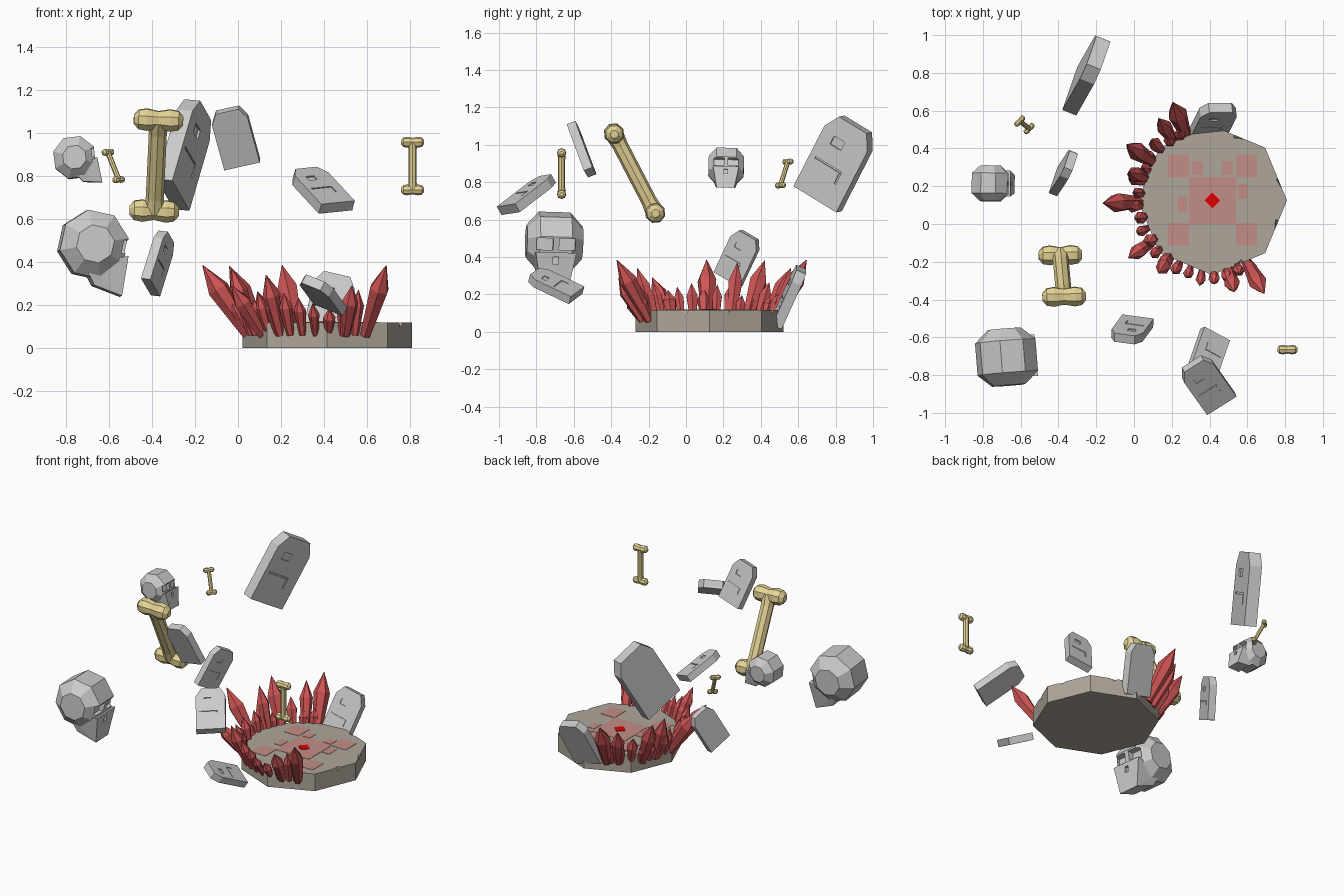
import bpy, bmesh, math, random
from mathutils import Vector, Matrix

if "Cube" in bpy.data.objects:
    bpy.data.objects.remove(bpy.data.objects["Cube"])

random.seed(4)


def material(name, rgb):
    m = bpy.data.materials.new(name)
    m.diffuse_color = (*rgb, 1)
    m.use_nodes = True
    m.node_tree.nodes["Principled BSDF"].inputs["Base Color"].default_value = m.diffuse_color
    return m


STONE = material("brown_stone", (0.42, 0.38, 0.32))
RED = material("red_crystal", (0.62, 0.09, 0.09))
BONE = material("bone", (0.78, 0.66, 0.3))
STAIN = material("stain", (0.55, 0.27, 0.24))
GLOW = material("bright_red", (0.75, 0.0, 0.0))


def frame(c, z, x, s=1):
    """Placement matrix from a centre, an up axis and a side axis."""
    z = Vector(z).normalized()
    y = z.cross(Vector(x)).normalized()
    x = y.cross(z)
    return Matrix.Translation(c) @ Matrix((x, y, z)).transposed().to_4x4() @ Matrix.Scale(s, 4)


def lathe(bm, profile, sides, m=Matrix(), turn=0.0):
    """Faceted solid of revolution about local z, profile = (z, r)."""
    rings = []
    for z, r in profile:
        rings.append([bm.verts.new(m @ Vector((r * math.cos(a), r * math.sin(a), z)))
                      for a in (turn + math.tau * k / sides for k in range(sides))])
    for a, b in zip(rings, rings[1:]):
        for k in range(sides):
            j = (k + 1) % sides
            bm.faces.new((a[k], a[j], b[j], b[k]))
    bm.faces.new(rings[0][::-1])
    bm.faces.new(rings[-1])


def box(bm, c, size, m=Matrix()):
    bmesh.ops.create_cube(bm, size=1, matrix=m @ Matrix.Translation(c) @ Matrix.Diagonal((*size, 1)))


def finish(bm, name, mat=None, m=Matrix()):
    bmesh.ops.recalc_face_normals(bm, faces=bm.faces)
    me = bpy.data.meshes.new(name)
    bm.to_mesh(me)
    bm.free()
    ob = bpy.data.objects.new(name, me)
    ob.matrix_world = m
    bpy.context.collection.objects.link(ob)
    if mat:
        me.materials.append(mat)
    return ob


def carve(ob, boxes, m):
    """Cut boxes out of an object and drop the cutter."""
    bm = bmesh.new()
    for c, size in boxes:
        box(bm, c, size)
    cutter = finish(bm, "cutter", None, m)
    cutter.hide_render = True
    mod = ob.modifiers.new("carve", 'BOOLEAN')
    mod.operation, mod.solver, mod.object = 'DIFFERENCE', 'EXACT', cutter
    bpy.context.view_layer.objects.active = ob
    bpy.ops.object.modifier_apply(modifier=mod.name)
    bpy.data.objects.remove(cutter)


# Octagonal stone platform with chipped rim
CX, CY, R = 0.415, 0.125, 0.395
bm = bmesh.new()
lathe(bm, [(0, R), (0.118, R)], 8)
base = finish(bm, "platform", STONE, Matrix.Translation((CX, CY, 0)))
for deg, rad in ((-67, 0.373), (15, 0.38), (68, 0.373), (-20, 0.373)):
    place = (Matrix.Translation((CX, CY, 0.118)) @ Matrix.Rotation(math.radians(deg), 4, 'Z')
             @ Matrix.Translation((rad, 0, 0.008)) @ Matrix.Rotation(0.8, 4, 'X') @ Matrix.Rotation(0.4, 4, 'Z'))
    carve(base, [((0, 0, 0), (0.04, 0.04, 0.04))], place)

# Stained patches and central mark
bm = bmesh.new()
for c, size in (((0, 0), (0.25, 0.25)), ((-0.08, 0.17), (0.06, 0.07)), ((0.08, 0.17), (0.06, 0.07)),
                ((-0.16, -0.02), (0.05, 0.08)), ((0.16, 0.05), (0.05, 0.08)),
                ((-0.18, 0.18), (0.11, 0.12)), ((0.18, 0.18), (0.11, 0.12)),
                ((-0.18, -0.18), (0.11, 0.12)), ((0.18, -0.18), (0.11, 0.12))):
    box(bm, (CX + c[0], CY + c[1], 0.1185), (*size, 0.003))
finish(bm, "platform_stains", STAIN)
bm = bmesh.new()
lathe(bm, [(0.118, 0.042), (0.123, 0.042)], 4)
finish(bm, "center_mark", GLOW, Matrix.Translation((CX, CY, 0)))


# Crystals leaning outward around the rim
def crystal(name, foot, tip, r):
    foot, tip = Vector(foot), Vector(tip)
    d = tip - foot
    L = d.length
    bm = bmesh.new()
    lathe(bm, [(0, r * 0.55), (L * 0.66, r), (L, r * 0.03)], 6)
    finish(bm, name, RED, frame(foot, d, (0.3, 0.2, 1) if abs(d.z) < 0.9 * L else (1, 0, 0)))


tall = [((-0.165, 0.11, 0.385), 0.052), ((-0.04, 0.42, 0.38), 0.05), ((-0.03, 0.275, 0.37), 0.042),
        ((0.205, 0.645, 0.385), 0.052), ((0.69, -0.37, 0.385), 0.048), ((0.53, -0.36, 0.29), 0.042),
        ((-0.03, -0.18, 0.29), 0.042), ((0.13, 0.56, 0.34), 0.042), ((0.13, -0.26, 0.34), 0.04)]
for i, (tip, r) in enumerate(tall):
    out = Vector((tip[0] - CX, tip[1] - CY, 0)).normalized()
    crystal(f"tall_crystal_{i}", Vector((CX, CY, 0.06)) + out * 0.365, tip, r)
for i in range(20):
    a = math.radians(116 + i * 9.7)
    out = Vector((math.cos(a), math.sin(a), 0))
    tip = Vector((CX, CY, random.uniform(0.18, 0.27))) + out * random.uniform(0.4, 0.47)
    crystal(f"small_crystal_{i}", Vector((CX, CY, 0.06)) + out * 0.365, tip, random.uniform(0.026, 0.04))


# Floating gravestones with carved marks
def gravestone(name, c, up, normal, s):
    up = Vector(up)
    m = frame(c, up, up.cross(Vector(normal)), s)
    w, h, t = 0.14, 0.23, 0.04
    outline = [(-w, -h), (w, -h), (w, h - 0.085), (w - 0.05, h), (-w + 0.05, h), (-w, h - 0.085)]
    bm = bmesh.new()
    f = bm.faces.new([bm.verts.new((x, -t, z)) for x, z in outline])
    ext = bmesh.ops.extrude_face_region(bm, geom=[f])
    bmesh.ops.translate(bm, vec=(0, 2 * t, 0), verts=[v for v in ext['geom'] if isinstance(v, bmesh.types.BMVert)])
    ob = finish(bm, name, None, m)
    carve(ob, [((-0.03, -t, 0.1), (0.07, 0.02, 0.05)), ((-0.02, -t, -0.03), (0.17, 0.016, 0.01)),
               ((0.06, -t, -0.07), (0.01, 0.016, 0.06))], m)


for i, g in enumerate([
        ((-0.245, 0.805, 0.91), (0.25, 0.44, 0.86), (0.92, -0.37, -0.08), 1.0),
        ((-0.015, -0.56, 0.98), (-0.25, -0.34, 0.91), (0.05, 0.94, 0.34), 0.61),
        ((0.385, -0.845, 0.735), (-0.49, 0.69, 0.53), (0.21, -0.46, 0.8), 0.66),
        ((-0.37, 0.28, 0.4), (0.27, 0.41, 0.87), (0.92, -0.35, -0.08), 0.59),
        ((0.39, -0.7, 0.25), (-0.3, -0.86, 0.41), (0.47, 0.24, 0.84), 0.58),
        ((0.425, 0.55, 0.19), (0.2, 0.4, 0.88), (0.1, -0.9, 0.4), 0.7)]):
    gravestone(f"gravestone_{i}", *g)


# Bones: faceted shaft with a double knob at each end
def bone(name, a, b, side, s):
    a, b = Vector(a), Vector(b)
    h = (b - a).length / s / 2
    bm = bmesh.new()
    lathe(bm, [(-h, 0.05), (-h * 0.7, 0.042), (h * 0.7, 0.042), (h, 0.05)], 8)
    half = [(0.115, 0.022), (0.093, 0.048), (0.055, 0.055)]
    knob = [(-z, r) for z, r in half] + [(0, 0.044)] + half[::-1]
    for z in (-h, h):
        lathe(bm, knob, 8, Matrix.Translation((0, 0, z)) @ Matrix.Rotation(math.pi / 2, 4, 'Y'))
    finish(bm, name, BONE, frame((a + b) / 2, b - a, side, s))


bone("large_bone", (-0.39, -0.165, 0.637), (-0.37, -0.385, 1.06), (1, 0, 0), 1)
bone("upright_bone", (0.812, -0.665, 0.735), (0.812, -0.665, 0.957), (1, 0, 0), 0.46)
bone("small_bone", (-0.555, 0.505, 0.783), (-0.605, 0.545, 0.91), (0.7, 0.7, 0), 0.3)


# Skulls: faceted cranium, tapered jaw, square eye sockets
def skull(name, c, up, face, s):
    m = frame(c, up, face, s)
    bm = bmesh.new()
    lathe(bm, [(-0.15, 0.09), (-0.085, 0.163), (0.085, 0.163), (0.15, 0.09)], 8,
          Matrix.Rotation(math.pi / 2, 4, 'X'), math.radians(10))
    cranium = finish(bm, name + "_cranium", None, m)
    carve(cranium, [((0.15, y, -0.012), (0.07, 0.088, 0.062)) for y in (-0.06, 0.06)], m)
    bm = bmesh.new()
    for x, y, z in ((0.158, 0.11, -0.055), (0.13, 0.075, -0.24), (0.0, 0.085, -0.19), (-0.05, 0.11, -0.09)):
        for k in (-1, 1):
            bm.verts.new((x, k * y, z))
    bmesh.ops.convex_hull(bm, input=bm.verts)
    jaw = finish(bm, name + "_jaw", None, m)
    carve(jaw, [((0.16, 0, -0.1), (0.05, 0.03, 0.04))], m)


skull("large_skull", (-0.675, -0.705, 0.48), (0.0, 0.03, 1), (1, 0.08, 0), 1)
skull("small_skull", (-0.76, 0.215, 0.885), (-0.34, 0.03, 0.94), (0.94, 0, 0.34), 0.63)
